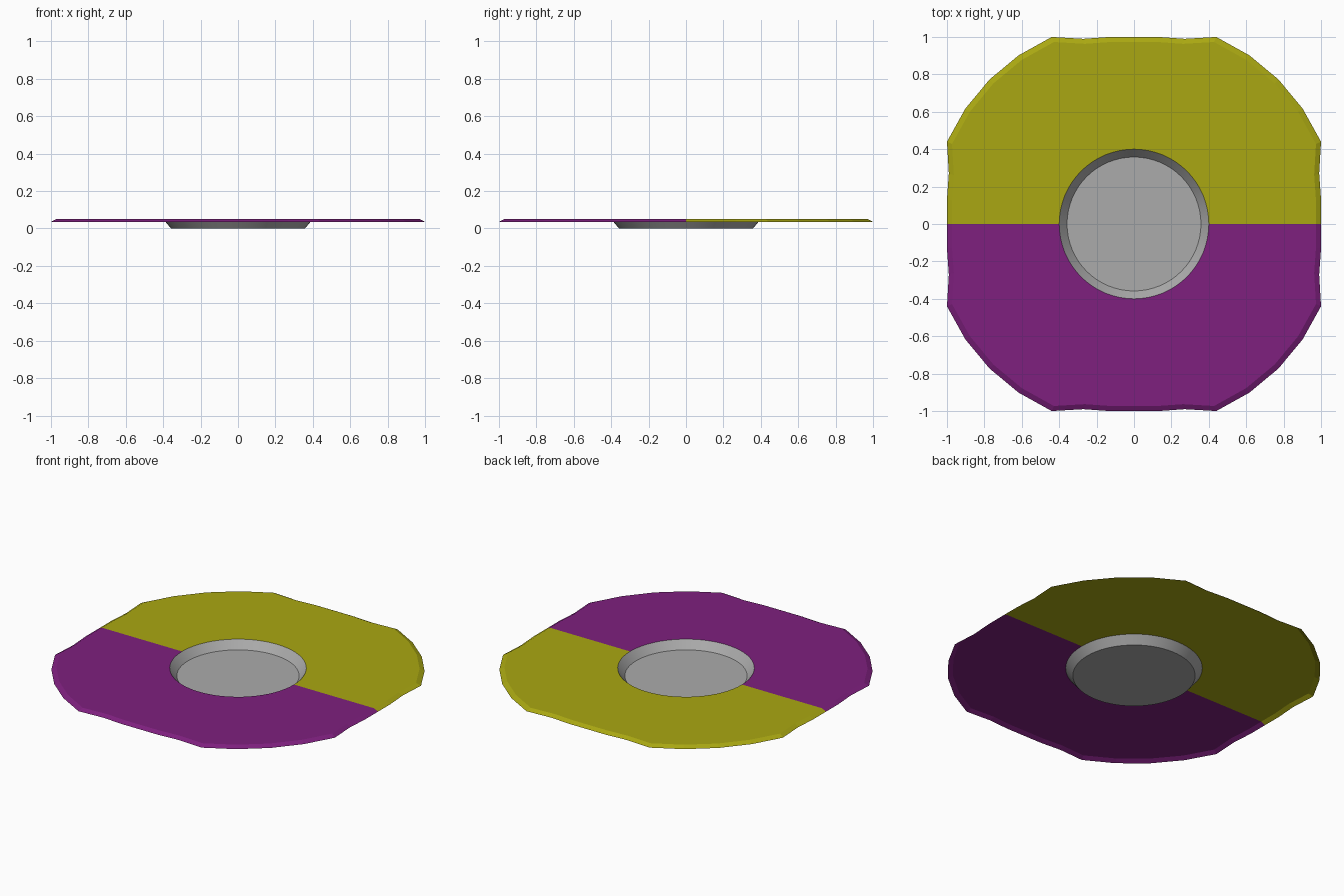
import bpy
import math

if "Cube" in bpy.data.objects:
    bpy.data.objects.remove(bpy.data.objects["Cube"])

TOP, SKIRT = 0.05, 0.035      # plate height and lower edge of its skirt
HOLE_R, FLOOR_R = 0.40, 0.358
SEG = 64


def add_object(name, verts, faces, colour):
    mesh = bpy.data.meshes.new(name)
    mesh.from_pydata(verts, [], faces)
    mesh.update()
    obj = bpy.data.objects.new(name, mesh)
    bpy.context.collection.objects.link(obj)
    mat = bpy.data.materials.new(name + "_colour")
    mat.diffuse_color = (*colour, 1)
    mat.use_nodes = True
    mat.node_tree.nodes["Principled BSDF"].inputs["Base Color"].default_value = mat.diffuse_color
    mesh.materials.append(mat)
    return obj


def quarter_outline():
    # slightly scalloped straight side, rounded corner, scalloped side
    side = [(1, 0), (1, 0.13), (0.99, 0.27)]
    radius, start = math.hypot(1, 0.44), math.atan2(0.44, 1)
    sweep = math.pi / 2 - 2 * start
    arc = [(radius * math.cos(start + sweep * i / 4),
            radius * math.sin(start + sweep * i / 4)) for i in range(5)]
    return side + arc + [(y, x) for x, y in reversed(side)]


def plate_half(name, sign, colour):
    quarter = quarter_outline()
    outline = quarter + [(-x, y) for x, y in reversed(quarter[:-1])]
    n = len(outline)
    h = SEG // 2
    verts = [(sign * x, sign * y, SKIRT) for x, y in outline]
    verts += [(sign * x * 0.973, sign * y * 0.973, TOP) for x, y in outline]
    verts += [(sign * HOLE_R * math.cos(math.pi * i / h),
               sign * HOLE_R * math.sin(math.pi * i / h), TOP)
              for i in range(h + 1)]
    # sloping skirt
    faces = [(i, i + 1, n + i + 1, n + i) for i in range(n - 1)]
    # flat top with half of the round opening
    faces.append(tuple(range(n, 2 * n)) +
                 tuple(reversed(range(2 * n, 2 * n + h + 1))))
    return add_object(name, verts, faces, colour)


# two-tone plate
plate_half("plate_back_half", 1, (0.40, 0.39, 0.006))
plate_half("plate_front_half", -1, (0.21, 0.014, 0.21))

# shallow round dish sunk into the opening
verts = [(r * math.cos(2 * math.pi * i / SEG), r * math.sin(2 * math.pi * i / SEG), z)
         for r, z in ((HOLE_R, TOP), (FLOOR_R, 0)) for i in range(SEG)]
faces = [(i, (i + 1) % SEG, SEG + (i + 1) % SEG, SEG + i) for i in range(SEG)]
# wall faces look inwards, floor faces up
faces = [tuple(reversed(f)) for f in faces]
faces.append(tuple(range(SEG, 2 * SEG)))
dish = add_object("centre_dish", verts, faces, (0.41, 0.41, 0.41))
bpy.context.view_layer.objects.active = dish
dish.select_set(True)
bpy.ops.object.shade_smooth_by_angle()
